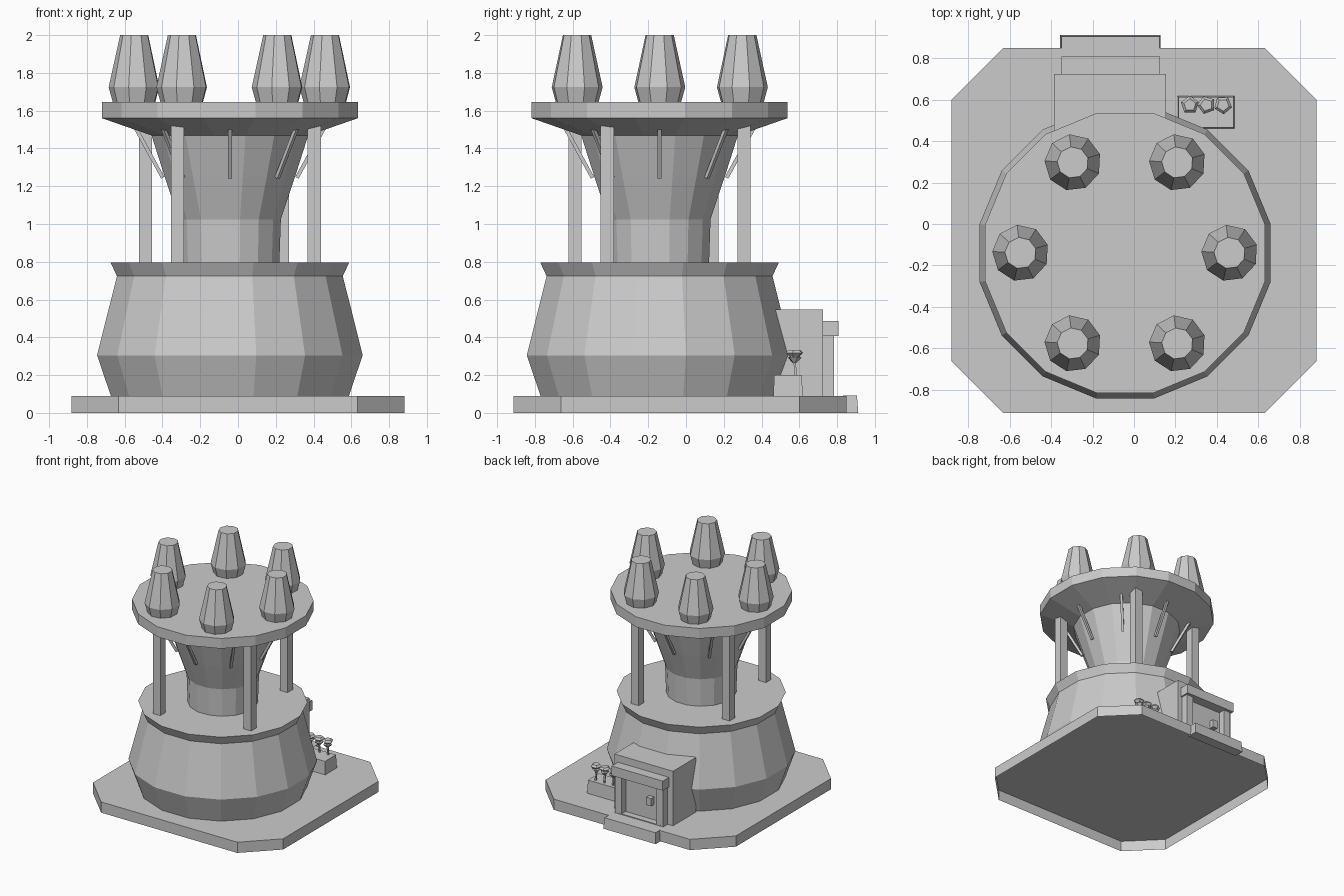
import bpy, bmesh, math
from mathutils import Vector, Matrix

cube = bpy.data.objects.get("Cube")
if cube:
    bpy.data.objects.remove(cube, do_unlink=True)

stone = bpy.data.materials.new("plain_grey")
stone.use_nodes = True
GREY = (0.6, 0.6, 0.6, 1)
stone.diffuse_color = GREY
stone.node_tree.nodes["Principled BSDF"].inputs["Base Color"].default_value = GREY

CX, CY = -0.043, -0.14      # tower axis
FLOOR = 0.09                # top of the ground slab
LEDGE = 0.795               # top of the lower body


def finish(name, bm):
    bmesh.ops.recalc_face_normals(bm, faces=bm.faces)
    mesh = bpy.data.meshes.new(name)
    bm.to_mesh(mesh)
    bm.free()
    mesh.materials.append(stone)
    obj = bpy.data.objects.new(name, mesh)
    bpy.context.collection.objects.link(obj)
    return obj


def loft(name, rings, closed_bottom=True):
    """Skin a stack of equal-sided rings and cap the ends."""
    bm = bmesh.new()
    rows = [[bm.verts.new(p) for p in ring] for ring in rings]
    n = len(rows[0])
    for low, high in zip(rows, rows[1:]):
        for i in range(n):
            j = (i + 1) % n
            bm.faces.new((low[i], low[j], high[j], high[i]))
    if closed_bottom:
        bm.faces.new(rows[0])
    bm.faces.new(rows[-1])
    return finish(name, bm)


def lathe(name, profile, x, y, sides, turn):
    rings = []
    for r, z in profile:
        angles = [math.radians(turn) + math.tau * i / sides for i in range(sides)]
        rings.append([(x + r * math.cos(a), y + r * math.sin(a), z) for a in angles])
    return loft(name, rings)


def tower(name, profile):
    # Profile radii are measured to the middle of each of the sixteen flats
    k = 1 / math.cos(math.pi / 16)
    return lathe(name, [(r * k, z) for r, z in profile], CX, CY, 16, 11.25)


def box(name, x0, x1, y0, y1, z0, z1, taper=0.0):
    def ring(t, z):
        return [(x0 + t, y0 + t, z), (x1 - t, y0 + t, z),
                (x1 - t, y1 - t, z), (x0 + t, y1 - t, z)]
    return loft(name, [ring(0, z0), ring(taper, z1)])


def bar(name, start, end, width):
    a, b = Vector(start), Vector(end)
    bm = bmesh.new()
    bmesh.ops.create_cube(bm, size=1)
    turn = (b - a).to_track_quat('Z', 'Y').to_matrix().to_4x4()
    bm.transform(Matrix.Translation((a + b) / 2) @ turn
                 @ Matrix.Diagonal((width, width, (b - a).length, 1)))
    return finish(name, bm)


# Ground slab with cut corners, hollow underneath
corners = [(0.632, -0.912), (0.882, -0.662), (0.882, 0.60), (0.632, 0.85)]
outline = corners + [(-x, y) for x, y in reversed(corners)]
loft("ground_slab", [[(x, y, z) for x, y in outline] for z in (0, FLOOR)],
     closed_bottom=False)

# Tower
tower("lower_body", [(0.63, FLOOR), (0.703, 0.305), (0.598, 0.724), (0.631, LEDGE)])
tower("neck", [(0.262, LEDGE), (0.27, 1.025), (0.345, 1.25), (0.415, 1.47)])
tower("upper_deck", [(0.413, 1.468), (0.677, 1.56), (0.677, 1.645)])

# Spires around the deck
for i in range(6):
    a = math.tau * i / 6
    lathe(f"spire_{i + 1}", [(0.115, 1.645), (0.137, 1.724), (0.076, 2.0)],
          CX + 0.505 * math.cos(a), CY + 0.505 * math.sin(a), 9, 17)

# Four square pillars, a quarter turn apart
px, py = 0.277, 0.447
for i in range(4):
    x, y = CX + px, CY + py
    box(f"pillar_{i + 1}", x - 0.035, x + 0.035, y - 0.035, y + 0.035, LEDGE, 1.55)
    px, py = -py, px

# Slanted braces under the deck
for i in range(8):
    c, s = math.cos(math.tau * i / 8), math.sin(math.tau * i / 8)
    bar(f"brace_{i + 1}", (CX + 0.355 * c, CY + 0.355 * s, 1.245),
        (CX + 0.50 * c, CY + 0.50 * s, 1.51), 0.02)

# Entrance at the back
box("entrance_block", -0.387, 0.155, 0.42, 0.725, FLOOR, 0.548)
box("porch_canopy", -0.35, 0.125, 0.715, 0.808, 0.407, 0.487)
box("porch_floor", -0.337, 0.112, 0.70, 0.784, FLOOR, 0.097)
for side, x in (("left", 0.08), ("right", -0.305)):
    box(f"porch_post_{side}", x - 0.032, x + 0.032, 0.72, 0.783, FLOOR, 0.41)
box("door", -0.265, 0.04, 0.722, 0.731, FLOOR, 0.375)
box("door_handle", -0.215, -0.17, 0.73, 0.77, 0.225, 0.29)
box("door_step", -0.357, 0.129, 0.825, 0.912, 0, 0.091, 0.007)

# Planter with three flowers
box("planter", 0.21, 0.485, 0.462, 0.618, FLOOR, 0.20, 0.005)
for i in range(3):
    x, y = 0.27 + 0.08 * i, 0.575
    bar(f"flower_stem_{i + 1}", (x, y + 0.008, 0.19), (x, y - 0.004, 0.30), 0.012)
    lathe(f"flower_leaf_{i + 1}", [(0.01, 0.265), (0.036, 0.292), (0.02, 0.302)],
          x, y, 5, 54 + 20 * i)
    lathe(f"flower_head_{i + 1}", [(0.018, 0.292), (0.045, 0.318), (0.03, 0.333)],
          x, y, 5, 18 + 20 * i)
